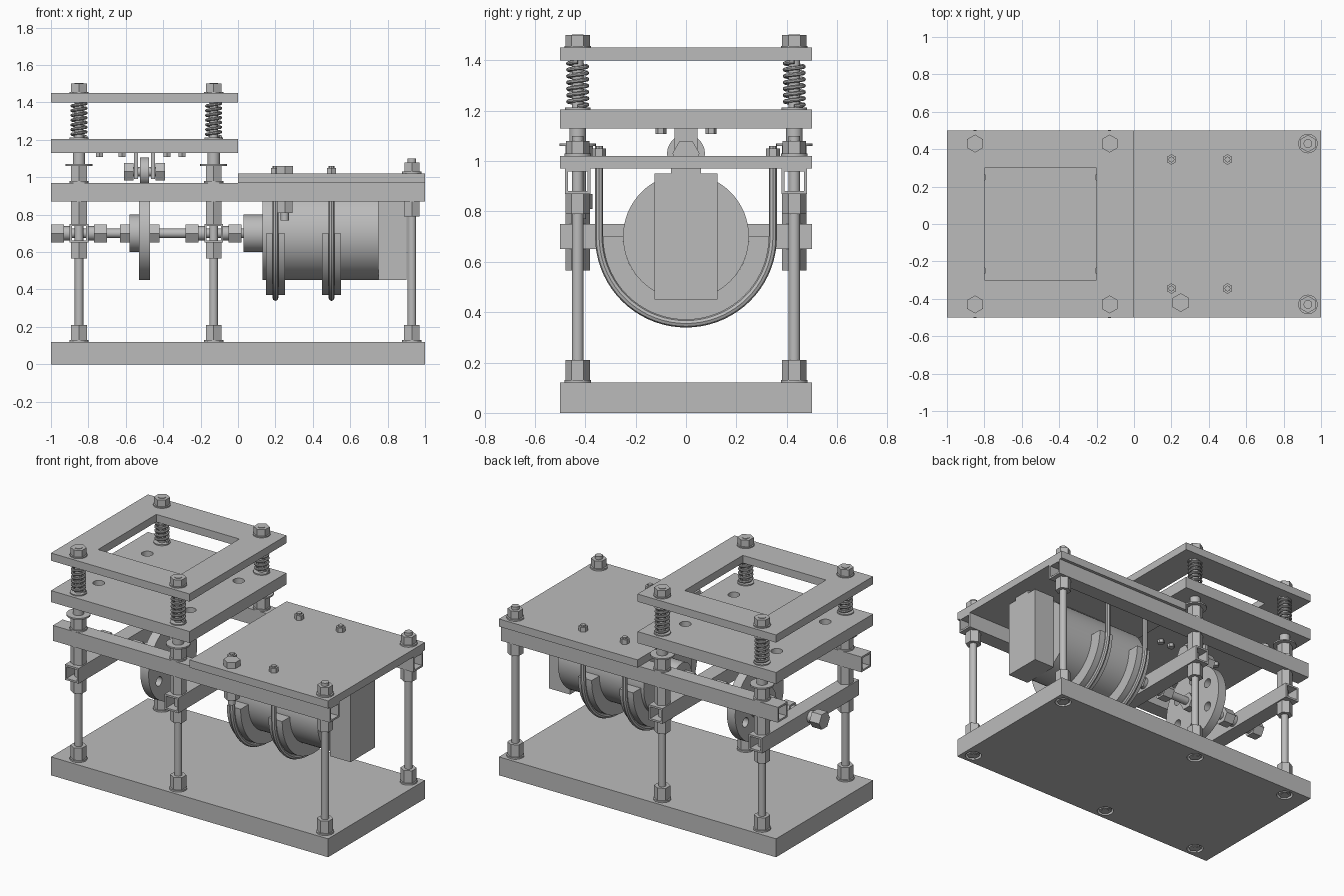
import bpy, bmesh
from math import pi, sin, cos, radians
from mathutils import Matrix, Vector

cube = bpy.data.objects.get("Cube")
if cube:
    bpy.data.objects.remove(cube, do_unlink=True)

steel = bpy.data.materials.new("plain_grey")
steel.use_nodes = True
GREY = (0.5, 0.5, 0.5, 1)
steel.diffuse_color = GREY
steel.node_tree.nodes["Principled BSDF"].inputs["Base Color"].default_value = GREY


# ---------- helpers ----------
def finish(name, mesh):
    mesh.materials.clear()
    mesh.materials.append(steel)
    mesh.shade_smooth()
    mesh.set_sharp_from_angle(angle=radians(30))
    ob = bpy.data.objects.new(name, mesh)
    bpy.context.collection.objects.link(ob)
    return ob


def from_bm(name, bm):
    mesh = bpy.data.meshes.new(name)
    bm.to_mesh(mesh)
    bm.free()
    return finish(name, mesh)


def box(name, x, y, z):
    """Box from (min, max) pairs."""
    bm = bmesh.new()
    bmesh.ops.create_cube(bm, size=1)
    for v in bm.verts:
        v.co = [lo + (hi - lo) * (c + 0.5) for c, (lo, hi) in zip(v.co, (x, y, z))]
    return from_bm(name, bm)


def rod(name, centre, r, lo, hi, axis="Z", sides=32):
    """Prism along an axis; centre holds the other two coordinates."""
    bm = bmesh.new()
    bmesh.ops.create_cone(bm, cap_ends=True, segments=sides, radius1=r, radius2=r, depth=hi - lo)
    mid = (lo + hi) / 2
    if axis == "Z":
        m = Matrix.Translation((*centre, mid))
    else:
        m = Matrix.Translation((mid, *centre)) @ Matrix.Rotation(pi / 2, 4, "Y")
    bm.transform(m)
    return from_bm(name, bm)


def nut(name, centre, r, lo, hi, axis="Z"):
    return rod(name, centre, r, lo, hi, axis, 6)


def bake(ob):
    """Replace an object by its evaluated mesh."""
    dg = bpy.context.evaluated_depsgraph_get()
    mesh = bpy.data.meshes.new_from_object(ob.evaluated_get(dg))
    name = ob.name
    bpy.data.objects.remove(ob, do_unlink=True)
    new = finish(name, mesh)
    new.name = name
    return new


def cut(ob, cutters):
    for c in cutters:
        mod = ob.modifiers.new("cut", "BOOLEAN")
        mod.operation, mod.solver, mod.object = "DIFFERENCE", "EXACT", c
    new = bake(ob)
    for c in cutters:
        bpy.data.objects.remove(c, do_unlink=True)
    return new


def square_tube(name, x, y, z, axis):
    """Box with open ends and thin walls."""
    ob = box(name, x, y, z)
    bm = bmesh.new()
    bm.from_mesh(ob.data)
    ends = [f for f in bm.faces if abs(f.normal[axis]) > 0.9]
    bmesh.ops.delete(bm, geom=ends, context="FACES_ONLY")
    bm.to_mesh(ob.data)
    bm.free()
    mod = ob.modifiers.new("wall", "SOLIDIFY")
    mod.thickness, mod.offset, mod.use_even_offset = 0.012, -1, True
    return bake(ob)


def wire(name, points, r):
    cu = bpy.data.curves.new(name, "CURVE")
    cu.dimensions, cu.bevel_depth, cu.bevel_resolution = "3D", r, 2
    cu.use_fill_caps = True
    sp = cu.splines.new("POLY")
    sp.points.add(len(points) - 1)
    for p, co in zip(sp.points, points):
        p.co = (*co, 1)
    ob = bpy.data.objects.new(name, cu)
    bpy.context.collection.objects.link(ob)
    return bake(ob)


PRESS_X = (-0.85, -0.13)
END_X = 0.93
ROD_Y = 0.43
SHAFT = (0, 0.70)
posts = [(x, s * ROD_Y) for x in (*PRESS_X, END_X) for s in (-1, 1)]

# ---------- base plate with counterbores underneath ----------
base = box("base_plate", (-1, 1), (-0.5, 0.5), (0, 0.12))
cut(base, [rod("bore", p, 0.05, -0.1, 0.03) for p in posts])

# ---------- posts and their nuts ----------
for x, y in posts:
    p = (x, y)
    press = x < 0.5
    rod("post", p, 0.023, 0.001, 1.503 if press else 1.10)
    nut("bottom_nut", p, 0.04, 0.003, 0.03)
    rod("base_washer", p, 0.052, 0.12, 0.13)
    nut("base_nut", p, 0.048, 0.13, 0.21)
    nut("rail_lower_nut", p, 0.048, 0.79, 0.87)
    if not press:
        rod("deck_washer", p, 0.052, 1.02, 1.03)
        nut("deck_nut", p, 0.046, 1.03, 1.08)
        continue
    nut("crossbar_lower_nut", p, 0.048, 0.565, 0.65)
    nut("crossbar_upper_nut", p, 0.048, 0.75, 0.80)
    rod("rail_washer", p, 0.052, 0.97, 0.98)
    nut("rail_upper_nut", p, 0.048, 0.98, 1.06)
    rod("wide_washer", p, 0.072, 1.06, 1.07)
    rod("sleeve", p, 0.033, 1.07, 1.13)
    rod("spring_seat", p, 0.05, 1.205, 1.212)
    rod("top_washer", p, 0.052, 1.45, 1.457)
    nut("top_nut", p, 0.048, 1.457, 1.50)
    turns, steps = 7, 16
    coil = [(x + 0.038 * cos(2 * pi * i / steps), y + 0.038 * sin(2 * pi * i / steps),
             1.217 + 0.177 * i / (turns * steps)) for i in range(turns * steps + 1)]
    wire("spring", coil, 0.008)

# ---------- rails and crossbars ----------
for s in (-1, 1):
    square_tube("side_rail", (-1, 1), (s * ROD_Y - 0.05, s * ROD_Y + 0.05), (0.87, 0.97), 0)
for x in PRESS_X:
    square_tube("crossbar", (x - 0.05, x + 0.05), (-0.5, 0.5), (0.65, 0.75), 1)

# ---------- press plates ----------
plate = box("press_plate", (-1, 0), (-0.5, 0.5), (1.13, 1.205))
cut(plate, [rod("hole", (x, y), 0.035, 1, 1.3) for x in (-0.83, -0.17) for y in (-0.25, 0.25)])
frame = box("top_frame", (-1, 0), (-0.5, 0.5), (1.40, 1.45))
cut(frame, [box("window", (-0.8, -0.2), (-0.3, 0.3), (1.3, 1.6))])

# ---------- motor deck ----------
box("motor_deck", (0, 1), (-0.5, 0.5), (0.97, 1.02))
corner = (0.25, -0.42)
nut("deck_bolt_head", corner, 0.05, 1.02, 1.06)
rod("deck_bolt", corner, 0.022, 0.77, 1.02)
nut("deck_bolt_nut", corner, 0.048, 0.81, 0.87)

# ---------- motor ----------
rod("motor_body", SHAFT, 0.25, 0.13, 0.75, "X", 64)
rod("motor_boss", SHAFT, 0.10, 0.03, 0.13, "X", 48)
box("motor_box", (0.75, 0.90), (-0.125, 0.125), (0.45, 0.95))
box("motor_mount", (0.30, 0.90), (-0.06, 0.06), (0.94, 0.97))

# ---------- saddles and U-bolts ----------
for x in (0.2, 0.5):
    bm = bmesh.new()
    ring = [bm.verts.new((x + dx, r, 0.70)) for dx, r in
            ((-0.05, 0.25), (0.05, 0.25), (0.05, 0.33), (-0.05, 0.33))]
    face = bm.faces.new(ring)
    bmesh.ops.spin(bm, geom=[face, *face.edges, *ring], cent=(0, *SHAFT), axis=(1, 0, 0),
                   angle=-pi, steps=36)
    bmesh.ops.recalc_face_normals(bm, faces=bm.faces)
    from_bm("saddle", bm)
    R = 0.345
    arc = [(x, R * cos(pi * i / 36), 0.70 - R * sin(pi * i / 36)) for i in range(37)]
    wire("u_bolt", [(x, R, 1.06), *arc, (x, -R, 1.06)], 0.016)
    for s in (-1, 1):
        nut("u_bolt_nut", (x, s * R), 0.028, 1.02, 1.05)

# ---------- shaft, collars and cam wheel ----------
rod("shaft", SHAFT, 0.025, -0.99, 0.05, "X")
for x in PRESS_X:
    for s in (-1, 1):
        def span(a, b):
            return sorted((x + s * a, x + s * b))
        rod("bearing_neck", SHAFT, 0.038, *span(0.05, 0.08), "X")
        nut("bearing_collar", SHAFT, 0.056, *span(0.08, 0.15), "X")
holes = [rod("hole", (0.165 * sin(a * pi / 3), 0.70 + 0.165 * cos(a * pi / 3)), 0.03, -0.7, -0.3, "X")
         for a in range(6)]
cut(rod("cam_wheel", SHAFT, 0.25, -0.53, -0.47, "X", 64), holes)
rod("cam_hub", SHAFT, 0.10, -0.58, -0.53, "X", 48)
nut("cam_nut_left", SHAFT, 0.056, -0.63, -0.58, "X")
nut("cam_nut_right", SHAFT, 0.056, -0.47, -0.42, "X")

# ---------- follower roller under the press plate ----------
AXLE = (0, 1.03)
rod("roller", AXLE, 0.075, -0.525, -0.475, "X", 48)
rod("roller_axle", AXLE, 0.025, -0.60, -0.40, "X")
for s in (-1, 1):
    def side(a, b):
        return sorted((-0.5 + s * a, -0.5 + s * b))
    box("roller_bracket", side(0.035, 0.055), (-0.045, 0.045), (0.99, 1.13))
    nut("roller_nut", AXLE, 0.054, *side(0.06, 0.11), "X")
for x in (-0.74, -0.62, -0.38, -0.30):
    for y in (-0.1, 0.1):
        nut("bracket_bolt", (x, y), 0.022, 1.108, 1.13)
